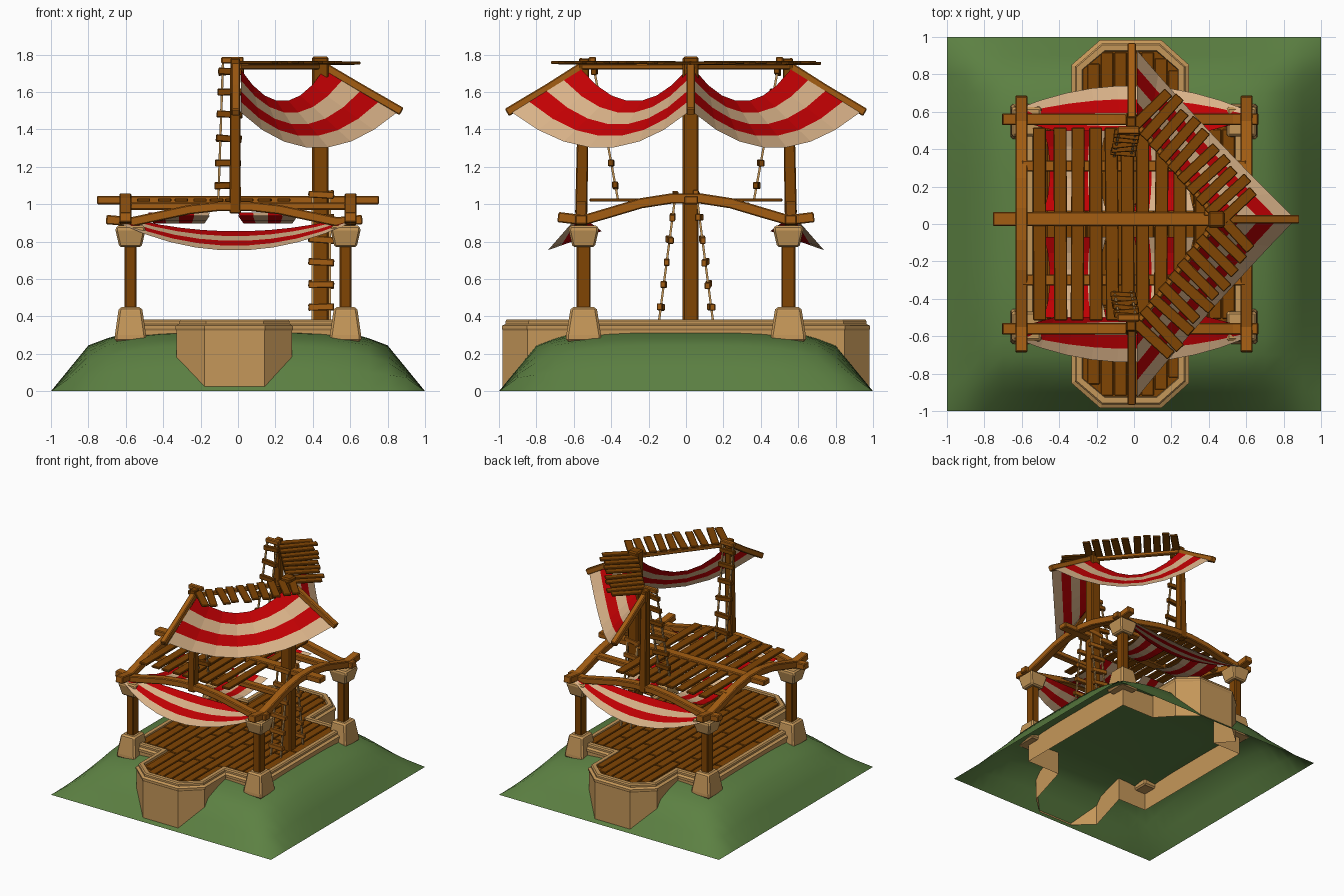
import bpy, bmesh, math, random
from mathutils import Vector as V

if "Cube" in bpy.data.objects:
    bpy.data.objects.remove(bpy.data.objects["Cube"])

random.seed(4)


def material(name, rgb):
    m = bpy.data.materials.new(name)
    m.diffuse_color = (*rgb, 1)
    m.use_nodes = True
    m.node_tree.nodes["Principled BSDF"].inputs["Base Color"].default_value = m.diffuse_color
    return m


DARK = material("dark wood", (0.215, 0.058, 0.001))
WOOD = material("light wood", (0.37, 0.11, 0.006))
STONE = material("tan stone", (0.56, 0.31, 0.10))
CREAM = material("cream cloth", (0.70, 0.45, 0.25))
RED = material("red cloth", (0.54, 0.0, 0.001))
GRASS = material("grass", (0.107, 0.217, 0.055))


def finish(name, bm, mats, bevel=0.0, closed=True):
    if closed:
        bmesh.ops.recalc_face_normals(bm, faces=bm.faces)
    me = bpy.data.meshes.new(name)
    bm.to_mesh(me)
    bm.free()
    ob = bpy.data.objects.new(name, me)
    bpy.context.collection.objects.link(ob)
    for m in mats:
        me.materials.append(m)
    if bevel:
        b = ob.modifiers.new("bevel", "BEVEL")
        b.width, b.segments = bevel, 1
    return ob


def sweep(bm, pts, w, h, scales=None):
    """Rectangular section w x h swept along a polyline."""
    pts = [V(p) for p in pts]
    rings = []
    for i, p in enumerate(pts):
        d = (pts[min(i + 1, len(pts) - 1)] - pts[max(i - 1, 0)]).normalized()
        side = V((1, 0, 0)) if abs(d.z) > 0.9 else d.cross(V((0, 0, 1))).normalized()
        up = side.cross(d).normalized()
        k = scales[i] if scales else 1
        rings.append([bm.verts.new(p + side * a * w * k / 2 + up * b * h * k / 2)
                      for a, b in ((-1, -1), (1, -1), (1, 1), (-1, 1))])
    for a, b in zip(rings, rings[1:]):
        for j in range(4):
            bm.faces.new((a[j], a[(j + 1) % 4], b[(j + 1) % 4], b[j]))
    bm.faces.new(rings[0])
    bm.faces.new(rings[-1])


def bars(name, mat, items, bevel=0.006):
    """One object made of several swept bars."""
    bm = bmesh.new()
    for it in items:
        sweep(bm, *it)
    return finish(name, bm, [mat], bevel)


def cloth(name, top, bottom, n=7, bands=4):
    """Striped sheet between two edge curves, red at the top edge."""
    bm = bmesh.new()
    rows = []
    for j in range(bands + 1):
        t = j / bands
        rows.append([bm.verts.new(V(top(i / n)).lerp(V(bottom(i / n)), t)) for i in range(n + 1)])
    for j in range(bands):
        for i in range(n):
            f = bm.faces.new((rows[j][i], rows[j + 1][i], rows[j + 1][i + 1], rows[j][i + 1]))
            f.material_index = j % 2
    return finish(name, bm, [RED, CREAM], closed=False)


def sagging(a, b, sag):
    a, b, sag = V(a), V(b), V(sag)
    return lambda u: a.lerp(b, u) + sag * (4 * u * (1 - u))


# grassy hill, an open sheet
def hill_height(x, y):
    m = max(abs(x), abs(y))
    mp = (x ** 4 + y ** 4) ** 0.25
    d = m + (mp - m) * min(1, 2.4 * (1 - m))
    prof = [(0, .325), (.33, .322), (.6, .312), (.68, .29), (.8, .245), (1, 0)]
    for (a, za), (b, zb) in zip(prof, prof[1:]):
        if d <= b:
            return za + (zb - za) * (d - a) / (b - a)
    return 0


bm = bmesh.new()
bmesh.ops.create_grid(bm, x_segments=20, y_segments=20, size=1)
for v in bm.verts:
    v.co.z = hill_height(v.co.x, v.co.y)
for f in bm.faces:
    f.smooth = True
finish("hill", bm, [GRASS], closed=False)


# platform outline: rectangle with an eight-sided bay front and back
def outline(s):
    half = [(0.60 - s, 0), (0.60 - s, 0.58 - s), (0.295 - s, 0.58 - s), (0.295 - s, 0.85 - s * .4),
            (0.145 - s * .4, 0.985 - s), (-0.18 + s * .4, 0.985 - s), (-0.335 + s, 0.85 - s * .4),
            (-0.335 + s, 0.58 - s), (-0.60 + s, 0.58 - s), (-0.60 + s, 0)]
    return half + [(x, -y) for x, y in half[::-1] if y > 0]


def loft(steps):
    bm = bmesh.new()
    rings = [[bm.verts.new((x, y, z if not callable(z) else z(y))) for x, y in outline(s)]
             for s, z in steps]
    for a, b in zip(rings, rings[1:]):
        for i in range(len(a)):
            j = (i + 1) % len(a)
            bm.faces.new((a[i], a[j], b[j], b[i]))
    return bm, rings


bm, _ = loft([(0.005, lambda y: 0.012 if abs(y) > .6 else 0.12), (0.005, 0.335)])
finish("foundation_wall", bm, [STONE])
bm, _ = loft([(0.005, .325), (0, .335), (0, .35), (.02, .36), (.02, .375),
              (.028, .384), (.058, .384), (.065, .35)])
finish("platform_rim", bm, [STONE], closed=False)
bm, rings = loft([(0.05, 0.35), (0.055, 0.366)])
bm.faces.new(rings[1])
finish("floor_base", bm, [DARK], closed=False)

# staggered floor planks running front to back
items = []
for i in range(15):
    x = -0.505 + i * 0.0722
    dx = abs(x + 0.02)
    end = 0.51 if dx > 0.24 else 0.92 - max(0, dx - 0.13) * 0.9
    cuts = [-end] + [c for c in (-.62 + .09 * (i % 3), -.2 + .1 * (i % 4), .3 + .13 * (i % 3))
                     if abs(c) < end - .08] + [end]
    for a, b in zip(cuts, cuts[1:]):
        items.append(([(x, a + .003, .368), (x, b - .003, .368)], 0.067, 0.018))
bars("floor_planks", DARK, items, 0.004)

# corner posts with stone bases and capitals
for i, (sx, sy) in enumerate([(-1, -1), (1, -1), (1, 1), (-1, 1)]):
    x, y = sx * 0.575, sy * 0.547
    bars(f"post_base_{i}", STONE, [([(x, y, .265), (x, y, .30), (x, y, .43), (x, y, .45)],
                                    .17, .19, [1, .98, .76, .70])], 0.012)
    bars(f"corner_post_{i}", DARK, [([(x, y, .4), (x, y, .82)], .062, .075)])
    bars(f"post_capital_{i}", STONE, [([(x, y, .77), (x, y, .86), (x, y, .885)],
                                       .165, .165, [.72, .97, .92])], 0.01)

# wavy arched beams around the top of the posts
WAVE = [(-1, 0.1), (-.8, -.05), (-.62, .27), (-.35, .76), (-.12, .98), (.12, .98),
        (.35, .76), (.62, .27), (.8, -.05), (1, 0.1)]
bars("long_arched_beams", WOOD, [([(t * 0.685 - .02, s * .56, .91 + .08 * k) for t, k in WAVE], .062, .05)
                                 for s in (1, -1)])
bars("side_arched_beams", WOOD, [([(s * .602, t * 0.685, .92 + .112 * k) for t, k in WAVE], .065, .055)
                                 for s in (1, -1)])

# upper deck
bars("deck_centre_beam", WOOD, [([(-.755, .027, 1.022), (.755, .027, 1.022)], .075, .045)])
bars("deck_joists", WOOD, [([(-.6, y, .99), (.6, y, .99)], .06, .04) for y in (.31, -.30)])
deck_x = (-.5, -.39, -.297, -.21, -.118, -.033, .052, .145, .24)
bars("deck_planks", DARK, [([(x + random.uniform(-.008, .008), -.515, 1.022),
                             (x + random.uniform(-.008, .008), .515, 1.022)], .07, .018)
                           for x in deck_x], 0.004)

# tall centre post and rafter
bars("centre_post", DARK, [([(.44, .025, .35), (.44, .025, 1.79)], .09, .085)], 0.01)
bars("centre_rafter", WOOD, [([(.42, .025, 1.76), (.64, .025, 1.63), (.875, .025, 1.495)], .045, .045)])

for s, side in ((-1, "front"), (1, "back")):
    bars(f"{side}_tower_post", DARK, [([(-.015, s * .56, .95), (-.015, s * .545, 1.78)],
                                       .058, .062, [1.05, .9])])
    A, B = V((0, s * .55, 1.735)), V((.44, .025 + s * .01, 1.735))
    bars(f"{side}_roof_beam", WOOD, [([A, B], .035, .03)])
    bars(f"{side}_rafter", WOOD, [([(-.012, s * .52, 1.76), (-.012, s * .74, 1.62),
                                    (-.012, s * .958, 1.49)], .045, .045)])
    bars(f"{side}_ladder_bar", WOOD, [([(-.09, s * .5, 1.77), (.03, s * .5, 1.77)], .04, .035)])
    # flat roof slats
    items = []
    for i in range(10):
        p = A.lerp(B, .03 + i * .113)
        p.z = 1.755 + random.uniform(-.003, .003)
        ang = math.radians(45 + random.uniform(-4, 4))
        n = V((math.cos(ang), s * math.sin(ang), 0))
        items.append(([p - n * .02, p + n * random.uniform(.24, .275)], .058, .016))
    bars(f"{side}_roof_slats", DARK, items, 0.004)
    # striped roof cloth
    cloth(f"{side}_roof_cloth",
          sagging((.015, s * .56, 1.72), (.46, .025 + s * .02, 1.72), (0, 0, -.17)),
          sagging((.015, s * .93, 1.49), (.85, .025 + s * .015, 1.49), (-.01, -s * .01, -.19)))
    # lower awning under the long arch
    cloth(f"{side}_awning",
          sagging((-.54, s * .53, .915), (.52, s * .53, .915), (0, -s * .08, -.06)),
          sagging((-.64, s * .61, .90), (.60, s * .61, .90), (0, s * .13, -.148)), n=9)
    # slung cloths beneath the deck
    for k, (x0, x1) in enumerate(((-.48, -.15), (0, .32))):
        cloth(f"{side}_deck_cloth_{k}",
              sagging((x0, s * .07, .955), (x0, s * .50, .94), (.03, 0, -.05)),
              sagging((x1, s * .07, .955), (x1, s * .50, .94), (-.03, 0, -.05)), n=5)
    # rope ladders: lower pair beside the centre post, upper pair to the towers
    for name, lo, hi, zs in (
            ("lower", (.445, .145, .37), (.445, .055, 1.06), (.45, .57, .69, .81, .93, 1.05)),
            ("upper", (-.06, .365, 1.03), (-.035, .50, 1.77), (1.10, 1.22, 1.35, 1.48, 1.60, 1.71))):
        P, Q = V((lo[0], s * lo[1], lo[2])), V((hi[0], s * hi[1], hi[2]))
        bars(f"{side}_{name}_ladder_ropes", STONE,
             [([P + V((d, 0, 0)), Q + V((d, 0, 0))], .012, .012) for d in (-.045, .045)], 0)
        rungs = []
        for z in zs:
            c = P.lerp(Q, (z - P.z) / (Q.z - P.z))
            half = V((.068, random.uniform(-.008, .008), random.uniform(-.008, .008)))
            rungs.append(([c - half, c + half], .03, .036))
        bars(f"{side}_{name}_ladder_rungs", WOOD if name == "lower" else DARK, rungs, 0.004)
